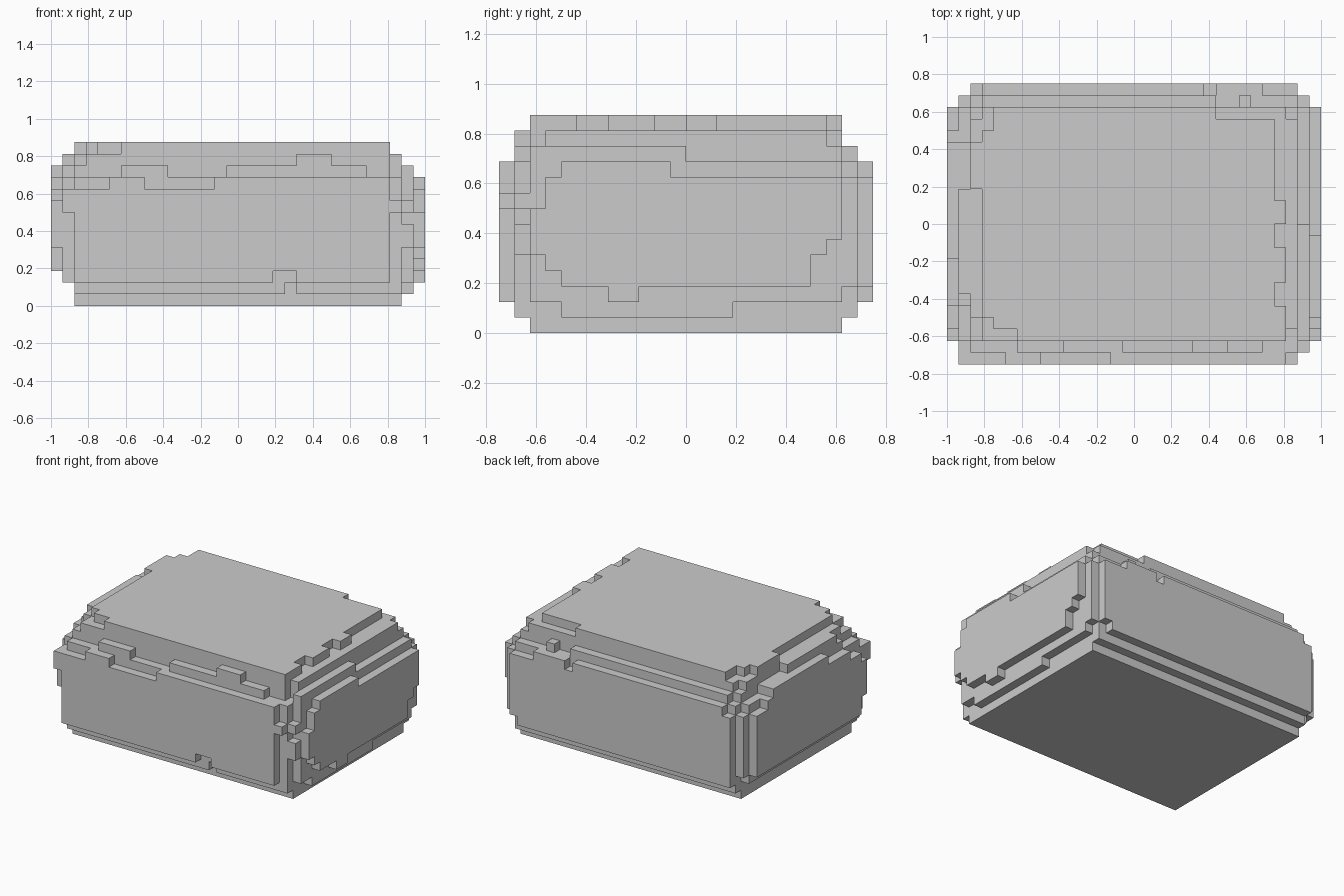
import bpy, bmesh
from mathutils import Vector

if "Cube" in bpy.data.objects:
    bpy.data.objects.remove(bpy.data.objects["Cube"])

U = 1 / 16          # voxel edge length
cells = set()


def box(x0, x1, y0, y1, z0, z1):
    return {(x, y, z) for x in range(x0, x1) for y in range(y0, y1) for z in range(z0, z1)}


def add(*b):
    cells.update(box(*b))


def cut(*b):
    cells.difference_update(box(*b))


# Main body: overlapping slabs give the stepped, rounded block
add(-13, 13, -10, 10, 0, 14)
add(-14, 14, -10, 10, 0, 13)
add(-14, 14, -11, 11, 1, 11)
add(-14, 13, -12, 12, 2, 10)
add(-15, 15, -10, 10, 2, 11)
add(-15, 15, -10, 11, 3, 10)
add(-16, 16, -9, 10, 3, 10)

# Front ledges, uneven along x
for x0, x1 in ((-11, -8), (-2, 13)):
    add(x0, x1, -12, -11, 10, 11)
for x0, x1, top in ((-10, -6, 12), (-1, 5, 12), (5, 8, 13), (8, 11, 12)):
    add(x0, x1, -11, -10, 11, top)
add(-15, -14, -12, -10, 8, 10)
add(13, 14, -12, -11, 8, 9)
cut(3, 5, -12, -11, 2, 3)
cut(4, 5, -11, -10, 1, 2)

# Back ledges
add(-13, 6, 11, 12, 10, 11)
add(7, 11, 11, 12, 10, 11)
add(-13, 7, 10, 11, 11, 12)
add(9, 10, 10, 11, 11, 12)
add(13, 14, 11, 12, 3, 10)

# Right side ledges
add(15, 16, -8, -1, 10, 11)
add(14, 15, -10, 0, 11, 12)
add(15, 16, -5, -3, 2, 3)
add(14, 15, -8, 3, 1, 2)
add(15, 16, -10, -9, 5, 8)
cut(15, 16, -9, -8, 3, 4)
cut(15, 16, 8, 10, 3, 5)
cut(15, 16, 9, 10, 5, 6)
add(14, 15, -11, -10, 5, 7)
add(14, 15, -11, -10, 8, 9)

# Left side ledges
add(-15, -14, -7, 7, 11, 12)
add(-16, -15, -7, 8, 10, 11)
add(-16, -15, -3, 7, 11, 12)
add(-15, -14, -6, 3, 12, 13)
add(-16, -15, -10, -9, 5, 9)
add(-14, -13, 3, 7, 13, 14)

# Chipped rim of the top face
cut(-13, -12, -10, -8, 13, 14)
cut(-12, -10, -10, -9, 13, 14)
cut(-13, -12, 8, 10, 13, 14)
cut(12, 13, -7, -5, 13, 14)
cut(12, 13, -2, 0, 13, 14)
cut(12, 13, 2, 10, 13, 14)
cut(7, 12, 9, 10, 13, 14)
cut(13, 14, -10, -9, 11, 13)
cut(13, 14, 9, 10, 12, 13)
cut(-14, -13, -10, -8, 12, 13)
cut(-14, -13, 9, 10, 12, 13)

# Skin the voxels: one quad per exposed side, then merge flat areas
bm = bmesh.new()
verts = {}


def vert(p):
    if p not in verts:
        verts[p] = bm.verts.new(Vector(p) * U)
    return verts[p]


for c in sorted(cells):
    for axis in range(3):
        a, b = (axis + 1) % 3, (axis + 2) % 3
        for side in (0, 1):
            n = list(c)
            n[axis] += 2 * side - 1
            if tuple(n) in cells:
                continue
            corners = []
            for da, db in ((0, 0), (1, 0), (1, 1), (0, 1)):
                p = list(c)
                p[axis] += side
                p[a] += da
                p[b] += db
                corners.append(vert(tuple(p)))
            bm.faces.new(corners if side else corners[::-1])

bmesh.ops.dissolve_limit(bm, angle_limit=0.02, verts=bm.verts[:], edges=bm.edges[:])
mesh = bpy.data.meshes.new("voxel_boulder")
bm.to_mesh(mesh)
bm.free()
bpy.context.collection.objects.link(bpy.data.objects.new("voxel_boulder", mesh))
